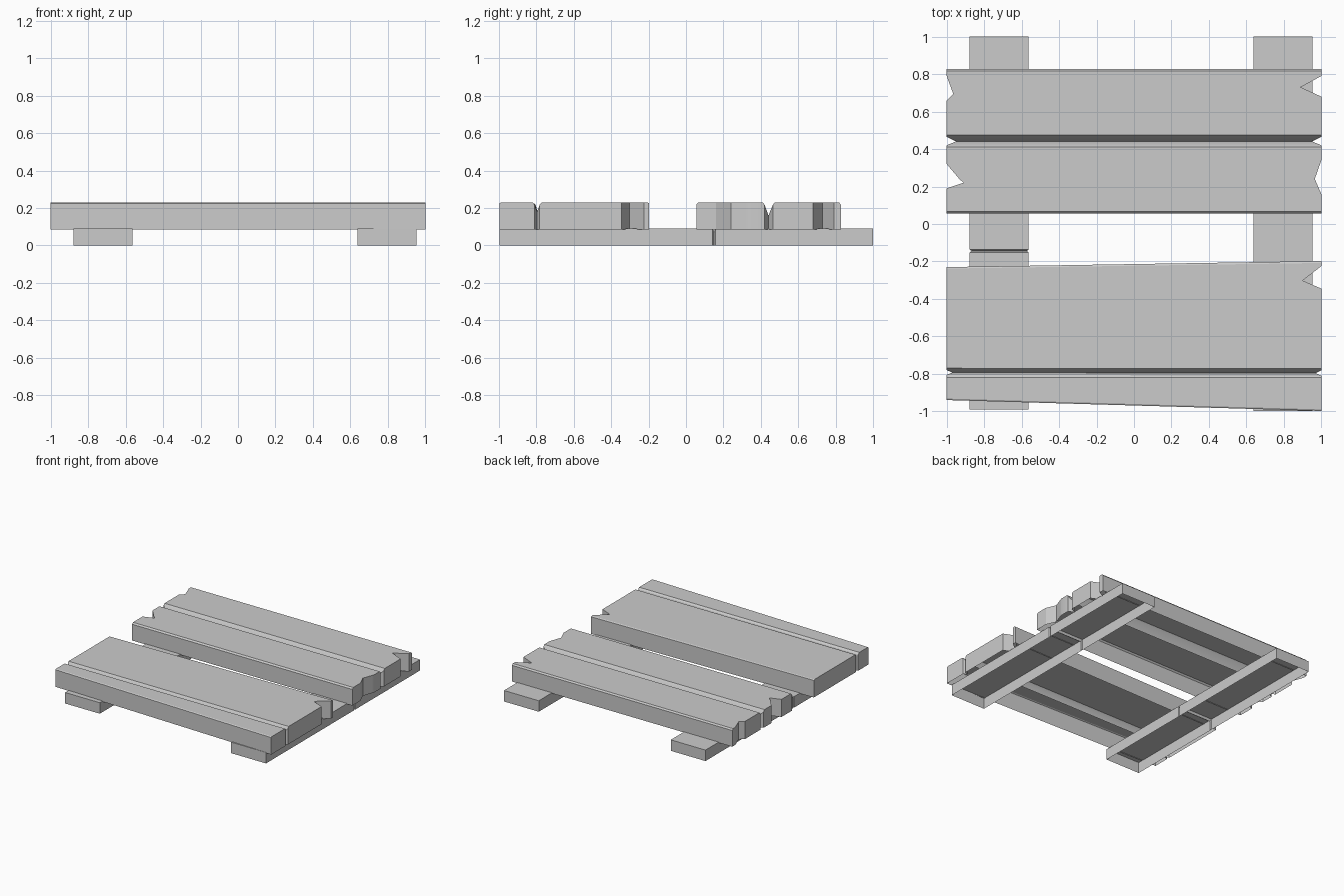
import bpy

if "Cube" in bpy.data.objects:
    bpy.data.objects.remove(bpy.data.objects["Cube"])


def shell(name, x0, x1, z0, z1, stations):
    """Open-bottomed slab lofted along y.
    Station: (y_left, y_right, left inset, right inset, top drop)."""
    verts, faces = [], []
    for yl, yr, il, ir, drop in stations:
        verts += [(x0 + il, yl, z0), (x0 + il, yl, z1 - drop),
                  (x1 - ir, yr, z1 - drop), (x1 - ir, yr, z0)]
    n = len(stations)
    for i in range(n - 1):
        a, b = 4 * i, 4 * i + 4
        for k in range(3):
            faces.append((a + k, a + k + 1, b + k + 1, b + k))
    e = 4 * (n - 1)
    faces += [(3, 2, 1, 0), (e, e + 1, e + 2, e + 3)]
    me = bpy.data.meshes.new(name)
    me.from_pydata(verts, [], faces)
    me.update()
    ob = bpy.data.objects.new(name, me)
    bpy.context.collection.objects.link(ob)
    bpy.ops.object.select_all(action='DESELECT')
    ob.select_set(True)
    bpy.context.view_layer.objects.active = ob
    bpy.ops.object.shade_smooth_by_angle(angle=0.4)
    return ob


C = 0.012  # worn edge drop

# Back boards: chipped ends and a deep groove between them
back = [
    (.055, 0, 0, C), (.066, 0, 0, 0), (.16, 0, 0, 0), (.19, 0, .013, 0),
    (.22, .09, .026, 0), (.24, .068, .035, 0), (.32, 0, .007, 0),
    (.34, 0, 0, 0), (.41, 0, 0, 0), (.42, 0, 0, C),
    (.441, .05, .05, .07),
    (.465, 0, 0, C), (.475, 0, 0, 0), (.66, 0, 0, 0), (.68, .02, 0, 0),
    (.695, .035, .033, 0), (.73, .022, .11, 0), (.79, 0, 0, 0),
    (.818, 0, 0, 0), (.828, 0, 0, C)]
shell("back_boards", -1, 1, .085, .23, [(s[0],) + s for s in back])

# Front board: skewed long edges, one groove, one chip on the right
shell("front_board", -1, 1, .085, .23, [
    (-.94, -.998, 0, 0, .005), (-.932, -.99, 0, 0, 0),
    (-.82, -.82, 0, 0, 0), (-.805, -.81, 0, 0, C),
    (-.793, -.796, .03, .03, .05),
    (-.78, -.782, 0, 0, C), (-.77, -.772, 0, 0, 0),
    (-.36, -.345, 0, 0, 0), (-.32, -.302, 0, .1, 0),
    (-.25, -.225, 0, 0, 0), (-.238, -.208, 0, 0, 0), (-.23, -.198, 0, 0, .005)])

# Runners underneath, each with a thin crack
for name, x0, x1, y0, crack in (("left_runner", -.877, -.562, -.99, -.144),
                                ("right_runner", .637, .953, -.998, .15)):
    ys = [(y0, 0), (crack - .007, 0), (crack, .02), (crack + .007, 0), (1, 0)]
    shell(name, x0, x1, 0, .09, [(y, y, d / 2, d / 2, d) for y, d in ys])
